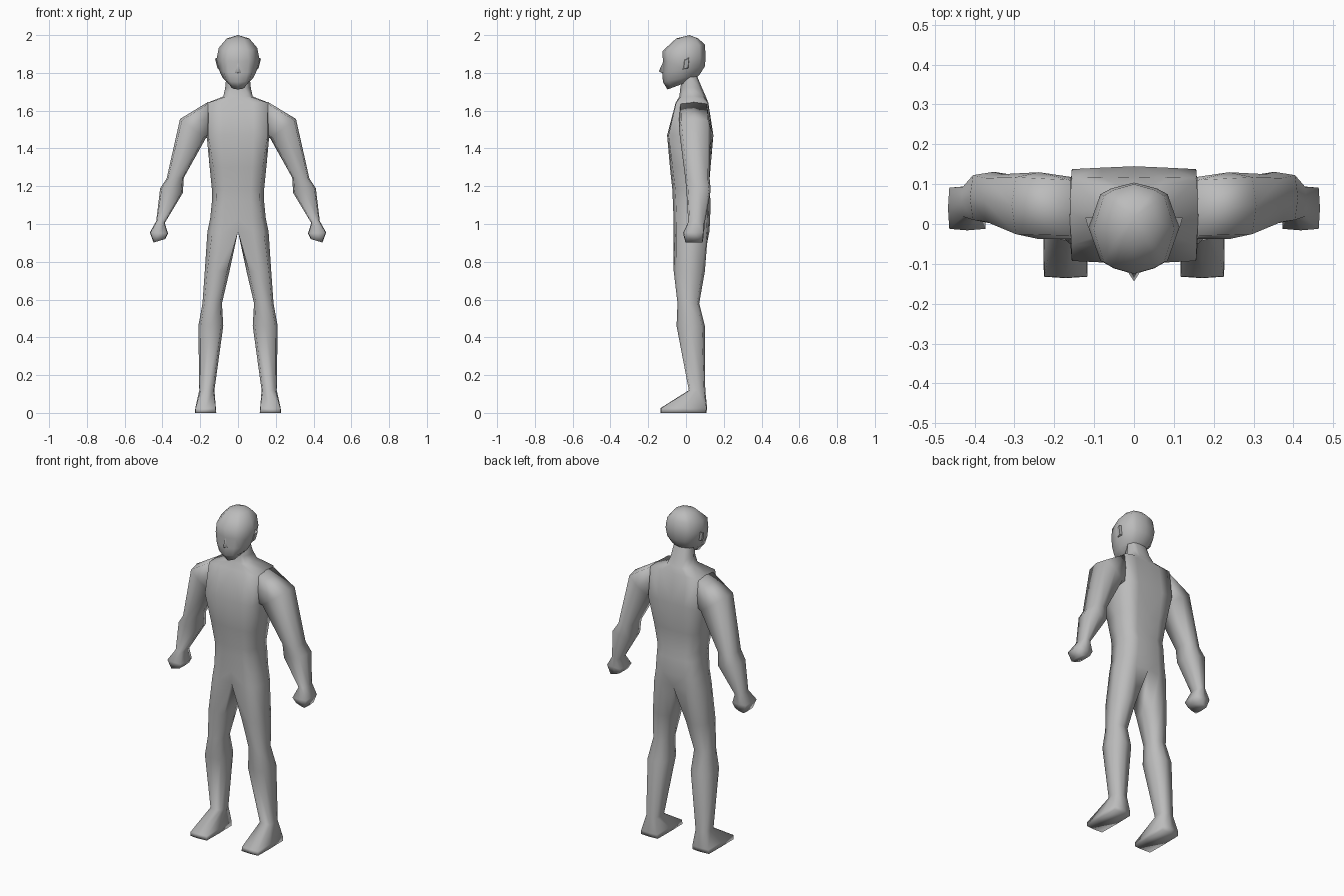
import bpy
import bmesh

if "Cube" in bpy.data.objects:
    bpy.data.objects.remove(bpy.data.objects["Cube"])

grey = bpy.data.materials.new("plain grey")
COLOUR = (0.5, 0.5, 0.5, 1)
grey.diffuse_color = COLOUR
grey.use_nodes = True
grey.node_tree.nodes["Principled BSDF"].inputs["Base Color"].default_value = COLOUR


def half_ring(w, yf, yb, zf, zb, k):
    """Left half of a cross-section, from front centre to back centre."""
    cy, h = (yf + yb) / 2, (yb - yf) / 2
    m = (1 + k) / 2
    shape = [(0, -1), (0.5, -m), (k, -k), (1, 0), (k, k), (0.5, m), (0, 1)]
    return [(w * a, cy + h * b, zf + (zb - zf) * (b + 1) / 2) for a, b in shape]


def full_ring(inner, outer, yf, yb, k):
    """Closed eight-sided section between an inner and an outer (x, z) point."""
    shape = [(-k, -k), (0, -1), (k, -k), (1, 0), (k, k), (0, 1), (-k, k), (-1, 0)]
    pts = []
    for a, b in shape:
        t = (a + 1) / 2
        pts.append((inner[0] + (outer[0] - inner[0]) * t,
                    yf + (yb - yf) * (b + 1) / 2,
                    inner[1] + (outer[1] - inner[1]) * t))
    return pts


def add_ring(bm, pts):
    return [bm.verts.new(p) for p in pts]


def bridge(bm, a, b, closed):
    n = len(a)
    for i in range(n if closed else n - 1):
        j = (i + 1) % n
        bm.faces.new((a[i], a[j], b[j], b[i]))


def loft(bm, rings, closed):
    for a, b in zip(rings, rings[1:]):
        bridge(bm, a, b, closed)


def finish(name, bm, angle=3.2):
    """Turn a left half into a mirrored, smooth object."""
    bmesh.ops.recalc_face_normals(bm, faces=bm.faces)
    mesh = bpy.data.meshes.new(name)
    bm.to_mesh(mesh)
    bm.free()
    mesh.materials.append(grey)
    ob = bpy.data.objects.new(name, mesh)
    bpy.context.collection.objects.link(ob)
    ob.modifiers.new("mirror", "MIRROR")
    bpy.ops.object.select_all(action="DESELECT")
    ob.select_set(True)
    bpy.context.view_layer.objects.active = ob
    bpy.ops.object.shade_smooth_by_angle(angle=angle)
    return ob


# Neck, torso and legs: half width, front, back, height, squareness
bm = bmesh.new()
torso = [
    (0.062, -0.02, 0.060, 1.78, 0.75),
    (0.068, -0.03, 0.085, 1.72, 0.75),
    (0.078, -0.035, 0.105, 1.675, 0.8),
    (0.162, -0.055, 0.118, 1.642, 0.97),
    (0.166, -0.10, 0.145, 1.47, 0.94),
    (0.150, -0.085, 0.130, 1.30, 0.87),
    (0.138, -0.072, 0.120, 1.18, 0.84),
    (0.137, -0.070, 0.130, 1.13, 0.84),
    (0.147, -0.066, 0.128, 1.03, 0.84),
    (0.162, -0.065, 0.124, 0.96, 0.84),
]
rings = [add_ring(bm, half_ring(w, f, b, z, z, k)) for w, f, b, z, k in torso]
loft(bm, rings, False)

# Leg: inner x, outer x, front, back, height, squareness
hip = rings[-1] + [bm.verts.new((0, 0.03, 0.96))]
leg = [
    (0.045, 0.176, -0.065, 0.100, 0.75, 0.8),
    (0.085, 0.188, -0.045, 0.070, 0.58, 0.8),
    (0.078, 0.210, -0.050, 0.100, 0.46, 0.8),
    (0.125, 0.205, 0.015, 0.102, 0.12, 0.85),
    (0.117, 0.226, -0.135, 0.112, 0.025, 0.97),
    (0.115, 0.228, -0.136, 0.108, 0.0, 0.97),
]
legs = []
for n, (xi, xo, f, b, z, k) in enumerate(leg):
    pts = full_ring((xi, z), (xo, z), f, b, k)
    # Ring order here starts at the inner front corner, as in the hip ring
    legs.append(add_ring(bm, pts))
loft(bm, [hip] + legs, True)
bm.faces.new(legs[-1])
finish("body", bm)

# Arm and fist: inner (x, z), outer (x, z), front, back, squareness
bm = bmesh.new()
arm = [
    ((0.155, 1.46), (0.160, 1.645), -0.037, 0.118, 0.9),
    ((0.170, 1.455), (0.307, 1.556), -0.038, 0.130, 0.85),
    ((0.287, 1.245), (0.378, 1.240), -0.004, 0.125, 0.85),
    ((0.292, 1.165), (0.412, 1.190), 0.002, 0.131, 0.87),
    ((0.388, 1.005), (0.433, 1.015), 0.012, 0.100, 0.85),
    ((0.370, 0.950), (0.467, 0.955), -0.016, 0.095, 0.93),
    ((0.386, 0.920), (0.447, 0.902), -0.005, 0.090, 0.93),
]
rings = [add_ring(bm, full_ring(*a)) for a in arm]
loft(bm, rings, True)
bm.faces.new(rings[0])
bm.faces.new(rings[-1])
finish("arms", bm)

# Head: half width, front, back, front height, back height, squareness
bm = bmesh.new()
head = [
    (0.060, -0.052, 0.065, 1.982, 1.982, 0.75),
    (0.102, -0.125, 0.100, 1.915, 1.950, 0.74),
    (0.114, -0.122, 0.104, 1.860, 1.885, 0.74),
    (0.102, -0.126, 0.100, 1.800, 1.835, 0.74),
    (0.080, -0.122, 0.072, 1.752, 1.790, 0.74),
    (0.046, -0.098, 0.050, 1.712, 1.768, 0.72),
]
rings = [add_ring(bm, half_ring(*h)) for h in head]
loft(bm, rings, False)
crown = bm.verts.new((0, 0.018, 2.0))
for a, b in zip(rings[0], rings[0][1:]):
    bm.faces.new((a, b, crown))
bm.faces.new(rings[-1])
finish("head", bm)

# Nose: half of a small pyramid
bm = bmesh.new()
bridge_top, tip, base, side = add_ring(bm, [
    (0, -0.118, 1.865), (0, -0.144, 1.808), (0, -0.118, 1.795), (0.018, -0.116, 1.802)])
bm.faces.new((bridge_top, tip, side))
bm.faces.new((tip, base, side))
finish("nose", bm)

# Ears: wedges flaring backwards
bm = bmesh.new()
root = add_ring(bm, [(0.095, -0.025, 1.815), (0.095, 0.012, 1.825),
                     (0.095, 0.018, 1.885), (0.095, -0.020, 1.875)])
rim = add_ring(bm, [(0.106, -0.012, 1.820), (0.110, 0.010, 1.828),
                    (0.122, 0.016, 1.876), (0.116, -0.006, 1.868)])
bridge(bm, root, rim, True)
bm.faces.new(root)
bm.faces.new(rim)
finish("ears", bm, 0.6)
